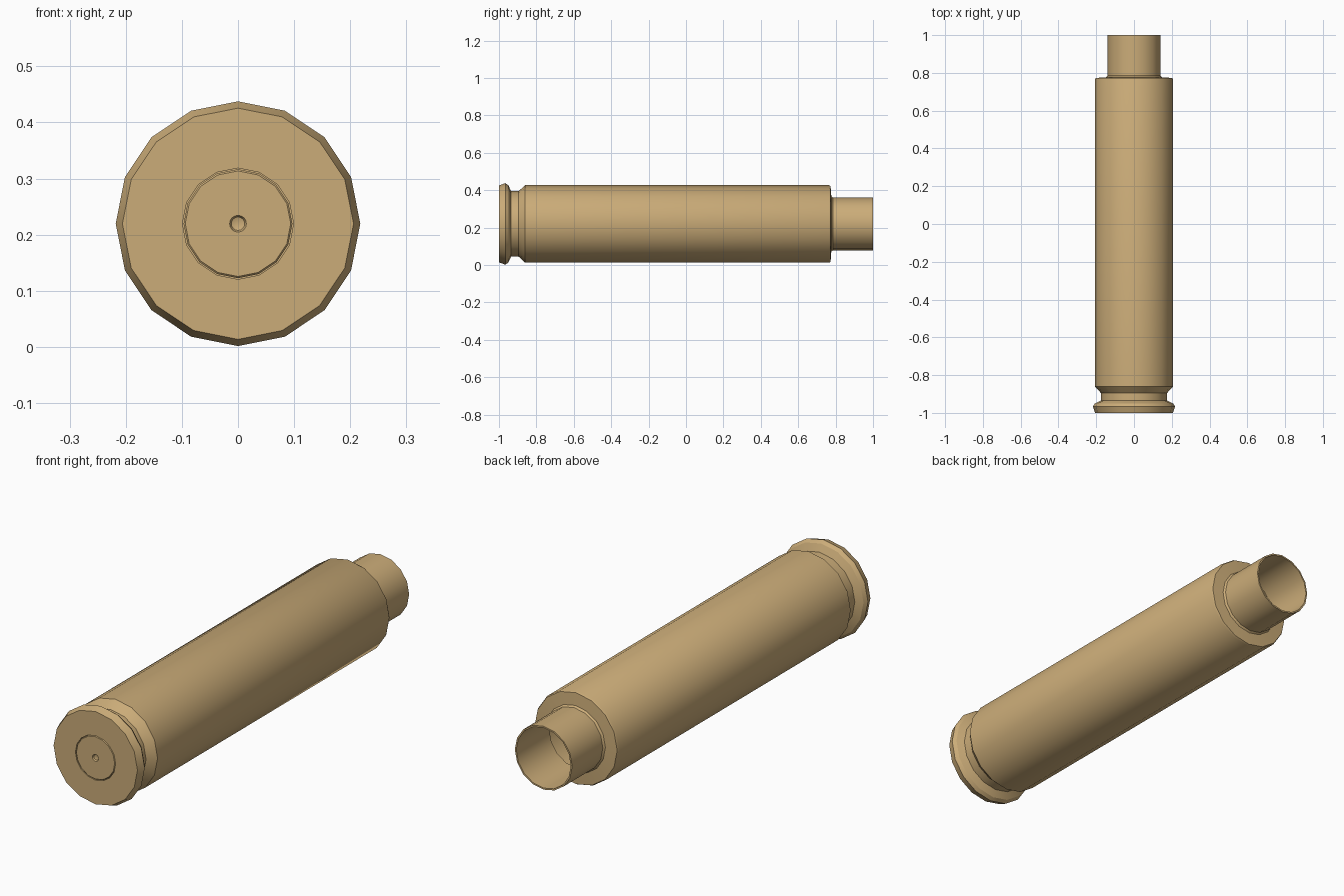
import bpy, bmesh, math

if "Cube" in bpy.data.objects:
    bpy.data.objects.remove(bpy.data.objects["Cube"])

SIDES = 16
CENTRE_Z = 0.2195

brass = bpy.data.materials.new("brass_tan")
brass.diffuse_color = (0.60, 0.415, 0.19, 1)
brass.use_nodes = True
brass.node_tree.nodes["Principled BSDF"].inputs["Base Color"].default_value = brass.diffuse_color


def lathe(name, profile, sides=SIDES, angle=30):
    """Spin (radius, y) points around the long axis; radius 0 makes a pole."""
    bm = bmesh.new()
    rings = []
    for r, y in profile:
        if r == 0:
            rings.append([bm.verts.new((0, y, CENTRE_Z))] * sides)
        else:
            rings.append([bm.verts.new((r * math.sin(2 * math.pi * i / sides), y,
                                        CENTRE_Z + r * math.cos(2 * math.pi * i / sides)))
                          for i in range(sides)])
    for a, b in zip(rings, rings[1:]):
        for i in range(sides):
            j = (i + 1) % sides
            corners = list(dict.fromkeys((a[i], a[j], b[j], b[i])))
            bm.faces.new(corners)
    bmesh.ops.recalc_face_normals(bm, faces=bm.faces)
    mesh = bpy.data.meshes.new(name)
    bm.to_mesh(mesh)
    bm.free()
    mesh.materials.append(brass)
    obj = bpy.data.objects.new(name, mesh)
    bpy.context.collection.objects.link(obj)
    bpy.ops.object.select_all(action='DESELECT')
    obj.select_set(True)
    bpy.context.view_layer.objects.active = obj
    bpy.ops.object.shade_smooth_by_angle(angle=math.radians(angle))
    return obj


# Case: primer pocket, rim, extractor groove, body, shoulder, neck, hollow inside
lathe("case", [
    (0, -0.985), (0.099, -0.985), (0.099, -1.0),
    (0.206, -1.0), (0.211, -0.985), (0.218, -0.966), (0.207, -0.95),
    (0.175, -0.935), (0.175, -0.895), (0.207, -0.86),
    (0.207, 0.765), (0.203, 0.773), (0.148, 0.777), (0.141, 0.785), (0.141, 1.0),
    (0.134, 1.0), (0.134, 0.768), (0.198, 0.76), (0.198, -0.86), (0, -0.86),
])

# Primer cap with firing dimple
lathe("primer", [
    (0, -0.99), (0.012, -0.994), (0.015, -1.0), (0.094, -1.0),
    (0.097, -0.997), (0.097, -0.986), (0, -0.986),
])
